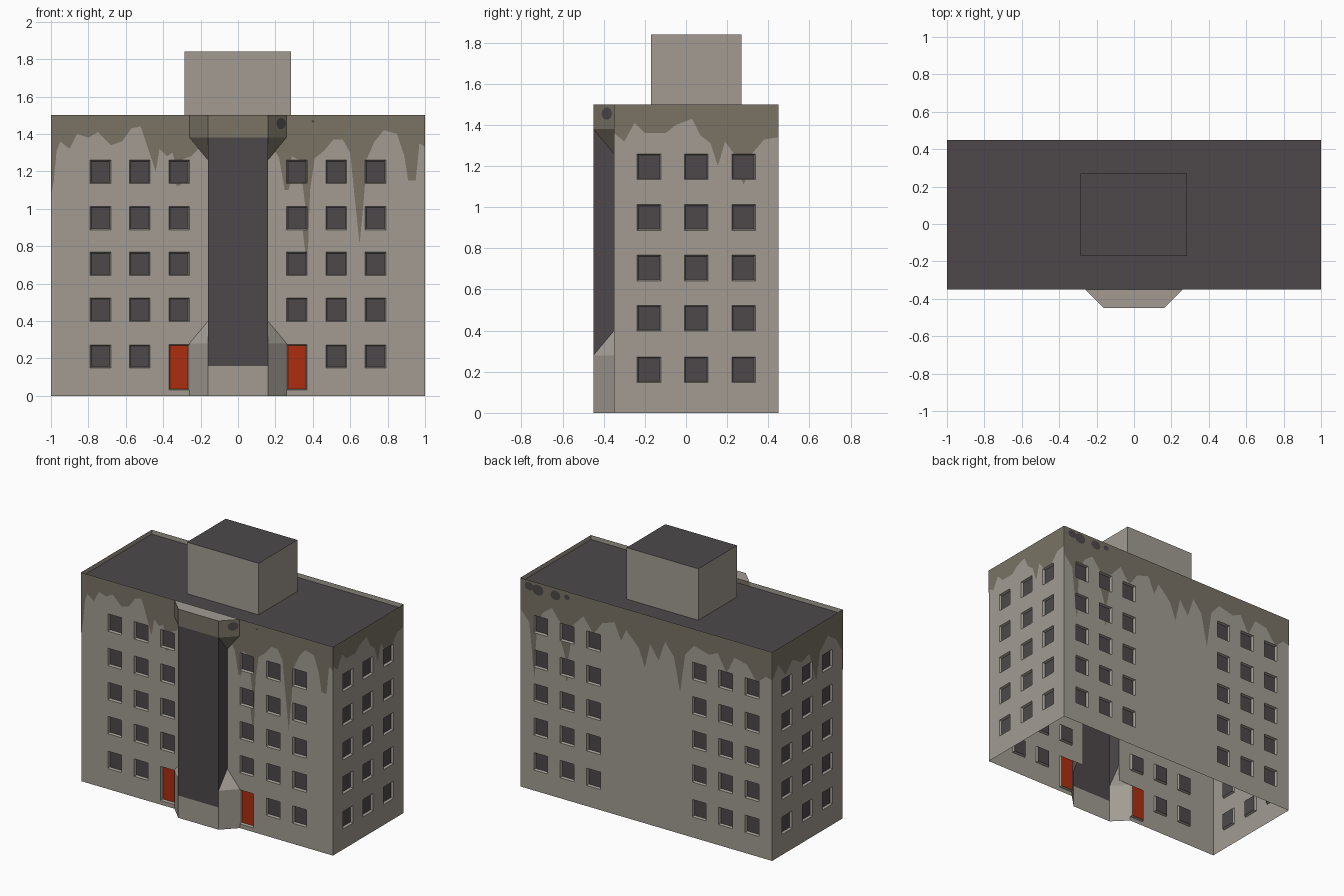
import bpy, bmesh, math
from mathutils import Vector

if "Cube" in bpy.data.objects:
    bpy.data.objects.remove(bpy.data.objects["Cube"])


def material(name, rgb):
    m = bpy.data.materials.new(name)
    m.diffuse_color = (*rgb, 1)
    m.use_nodes = True
    m.node_tree.nodes["Principled BSDF"].inputs["Base Color"].default_value = m.diffuse_color
    return m


MATS = [material("pale concrete", (0.36, 0.33, 0.29)),
        material("dark grey", (0.075, 0.066, 0.071)),
        material("brown grime", (0.195, 0.171, 0.130)),
        material("red door", (0.42, 0.027, 0.005))]
WALL, DARK, GRIME, RED = range(4)
H = 1.5
Z = Vector((0, 0, 1))
ROWS = [0.21, 0.46, 0.705, 0.95, 1.197]


def build(name, faces):
    """Make one object from (points, material) polygons."""
    bm = bmesh.new()
    for pts, mat in faces:
        f = bm.faces.new([bm.verts.new(p) for p in pts])
        f.material_index = mat
    bmesh.ops.remove_doubles(bm, verts=bm.verts, dist=1e-5)
    me = bpy.data.meshes.new(name)
    bm.to_mesh(me)
    bm.free()
    for m in MATS:
        me.materials.append(m)
    ob = bpy.data.objects.new(name, me)
    bpy.context.collection.objects.link(ob)
    return ob


class Side:
    """Wall plane: u runs to the right as seen from outside."""
    def __init__(self, origin, u_dir):
        self.o, self.u = Vector(origin), Vector(u_dir)
        self.n = self.u.cross(Z)

    def at(self, u, z, out=0):
        return self.o + self.u * u + Z * z + self.n * out

    def rect(self, u0, u1, z0, z1, out=0):
        return [self.at(u, z, out) for u, z in ((u0, z0), (u1, z0), (u1, z1), (u0, z1))]


def wall(name, side, ends, holes, skip=lambda u, z: False, cuts=((), ())):
    us = sorted({*ends, *cuts[0], *(round(v, 4) for h in holes for v in h[:2])})
    zs = sorted({0, H, *cuts[1], *(round(v, 4) for h in holes for v in h[2:4])})
    faces = []
    for u0, u1 in zip(us, us[1:]):
        for z0, z1 in zip(zs, zs[1:]):
            u, z = (u0 + u1) / 2, (z0 + z1) / 2
            if not skip(u, z) and not any(h[0] < u < h[1] and h[2] < z < h[3] for h in holes):
                faces.append((side.rect(u0, u1, z0, z1), WALL))
    # recessed windows and doors
    for u0, u1, z0, z1, mat in holes:
        e = 0.006
        a = side.rect(u0, u1, z0, z1)
        b = side.rect(u0 + e, u1 - e, z0 + e, z1 - e, -0.016)
        faces.append((b, mat))
        for i in range(4):
            j = (i + 1) % 4
            faces.append(([a[i], a[j], b[j], b[i]], WALL))
    build(name, faces)


def height(profile, u):
    for (a, za), (b, zb) in zip(profile, profile[1:]):
        if a <= u <= b:
            return za + (zb - za) * (u - a) / (b - a)
    return H


def grime(name, side, profile, holes):
    """Thin dripping stain, left open at the windows."""
    lo, hi = profile[0][0], profile[-1][0]
    n = round((hi - lo) / 0.02)
    us = {round(lo + (hi - lo) * i / n, 4) for i in range(n + 1)}
    us |= {p[0] for p in profile} | {round(v, 4) for h in holes for v in h[:2] if lo < v < hi}
    us = sorted(us)
    faces = []
    for u0, u1 in zip(us, us[1:]):
        top = H
        blocks = sorted((h for h in holes if h[0] < (u0 + u1) / 2 < h[1]), key=lambda h: -h[2])
        low = [height(profile, u0), height(profile, u1)]
        for t0, t1 in [(h[3], h[2]) for h in blocks] + [(0, 0)]:
            b = [max(v, t0) for v in low]
            if min(b) < top:
                pts = [side.at(u0, min(b[0], top), 0.002), side.at(u1, min(b[1], top), 0.002),
                       side.at(u1, top, 0.002), side.at(u0, top, 0.002)]
                keep = [p for i, p in enumerate(pts) if all((p - q).length > 1e-4 for q in pts[:i])]
                if len(keep) > 2:
                    faces.append((keep, GRIME))
            top = t1
    build(name, faces)


def blotches(name, side, spots):
    faces = []
    for u, z, r in spots:
        ring = [(u + r * math.cos(k * math.pi / 5), z + r * 0.85 * math.sin(k * math.pi / 5))
                for k in range(10)]
        faces.append(([side.at(a, b, 0.004) for a, b in ring], DARK))
    build(name, faces)


def windows(cols, w, rows=ROWS):
    return [(c - w / 2, c + w / 2, z - 0.0625, z + 0.0625, DARK) for c in cols for z in rows]


front = Side((0, -0.35, 0), (1, 0, 0))
back = Side((0, 0.45, 0), (-1, 0, 0))
right = Side((1, 0, 0), (0, 1, 0))
left = Side((-1, 0, 0), (0, -1, 0))

# Windows and doors of each wall
front_holes = windows([-0.735, -0.525, 0.525, 0.735], 0.11) + windows([-0.315, 0.315], 0.11, ROWS[1:])
front_holes += [(c - 0.055, c + 0.055, 0.03, 0.275, RED) for c in (-0.315, 0.315)]
back_holes = windows([s * c for s in (-1, 1) for c in (0.42, 0.63, 0.84)], 0.11)
right_holes = windows([-0.18, 0.05, 0.28], 0.115)
left_holes = windows([-0.28, -0.05, 0.18], 0.115)


def behind_bay(u, z):
    return abs(u) < 0.16 or (abs(u) < 0.26 and (z < 0.28 or z > 1.38))


# Outer walls, open underneath
wall("front_wall", front, (-1, 1), front_holes, behind_bay,
     ((-0.26, -0.16, 0.16, 0.26), (0.28, 1.38)))
wall("back_wall", back, (-1, 1), back_holes)
wall("right_wall", right, (-0.35, 0.45), right_holes)
wall("left_wall", left, (-0.45, 0.35), left_holes)

# Dripping grime below the roof edge
grime("front_grime_left", front, [
    (-1, 1.07), (-0.985, 1.15), (-0.97, 1.31), (-0.95, 1.36), (-0.9, 1.32), (-0.86, 1.4),
    (-0.8, 1.38), (-0.75, 1.41), (-0.68, 1.34), (-0.62, 1.36), (-0.57, 1.43), (-0.52, 1.44),
    (-0.48, 1.32), (-0.44, 1.2), (-0.42, 1.32), (-0.38, 1.28), (-0.35, 1.3), (-0.32, 1.12),
    (-0.28, 1.27), (-0.25, 1.28), (-0.16, 1.38)], front_holes)
grime("front_grime_right", front, [
    (0.16, 1.38), (0.22, 1.27), (0.25, 1.1), (0.27, 1.1), (0.29, 1.28), (0.345, 1.25),
    (0.36, 0.7), (0.375, 0.8), (0.385, 1.1), (0.41, 1.27), (0.46, 1.31), (0.51, 1.37),
    (0.56, 1.37), (0.6, 1.3), (0.62, 1.1), (0.65, 0.81), (0.67, 1.02), (0.69, 1.27),
    (0.73, 1.36), (0.78, 1.42), (0.85, 1.4), (0.89, 1.28), (0.91, 1.15), (0.95, 1.15),
    (0.97, 1.35), (1, 1.33)], front_holes)
grime("right_grime", right, [
    (-0.35, 1.36), (-0.3, 1.32), (-0.25, 1.41), (-0.2, 1.36), (-0.1, 1.36), (-0.05, 1.4),
    (0.03, 1.43), (0.07, 1.35), (0.12, 1.31), (0.155, 1.2), (0.19, 1.32), (0.24, 1.25),
    (0.28, 1.11), (0.32, 1.26), (0.38, 1.33), (0.45, 1.34)], right_holes)
grime("left_grime", left, [
    (-0.45, 1.3), (-0.38, 1.38), (-0.3, 1.28), (-0.22, 1.36), (-0.12, 1.3), (-0.03, 1.33),
    (0.05, 1.1), (0.09, 1.3), (0.18, 1.38), (0.27, 1.32), (0.35, 1.2)], left_holes)
grime("back_grime", back, [
    (-1, 1.28), (-0.93, 1.2), (-0.89, 0.82), (-0.87, 1.15), (-0.82, 1.3), (-0.75, 1.35),
    (-0.68, 1.26), (-0.635, 0.85), (-0.6, 1.25), (-0.5, 1.36), (-0.42, 1.25), (-0.35, 1.35),
    (-0.25, 1.38), (-0.2, 1.26), (-0.16, 1.35), (-0.06, 1.25), (-0.01, 1.12), (0.03, 1.3),
    (0.1, 1.2), (0.15, 1.35), (0.22, 1.26), (0.27, 1.02), (0.31, 1.3), (0.38, 1.38),
    (0.5, 1.35), (0.57, 1.38), (0.64, 1.25), (0.7, 1.38), (0.8, 1.36), (0.88, 1.25),
    (0.95, 1.31), (1, 1.3)], back_holes)

# Dark damaged patches
blotches("back_patches", back, [(-0.93, 1.46, 0.035), (-0.86, 1.45, 0.045),
                                (-0.72, 1.45, 0.04), (-0.63, 1.46, 0.022)])
blotches("front_patch", front, [(0.4, 1.468, 0.008)])
blotches("bay_patch", Side((0.21, -0.40, 0), Vector((0.1, 0.1, 0)).normalized()),
         [(0.025, 1.455, 0.036)])

# Stair bay: splayed base and head with a narrow glazed shaft between
YF, YW = -0.45, -0.35
bay = Side((0, YF, 0), (1, 0, 0))
faces = [(bay.rect(-0.16, 0.16, 0, 0.16), WALL), (bay.rect(-0.16, 0.16, 0.16, 1.38), DARK),
         (bay.rect(-0.16, 0.16, 1.38, H), GRIME),
         ([(-0.16, YF, H), (0.16, YF, H), (0.26, YW, H), (-0.26, YW, H)], WALL)]
for s in (1, -1):
    def a(z): return (0.16 * s, YF, z)
    def b(z): return (0.26 * s, YW, z)
    def c(z): return (0.16 * s, YW, z)
    for pts, mat in [([a(0), b(0), b(0.28), a(0.28)], WALL),
                     ([a(0.28), b(0.28), c(0.4)], WALL),
                     ([a(0.28), c(0.4), c(1.26), a(1.38)], DARK),
                     ([a(1.38), c(1.26), b(1.38)], GRIME),
                     ([a(1.38), b(1.38), b(H), a(H)], GRIME)]:
        faces.append((pts[::s], mat))
build("stair_bay", faces)

# Flat roof with a low parapet
roof = build("roof", [([(-1, -0.35, H), (1, -0.35, H), (1, 0.45, H), (-1, 0.45, H)], DARK)])
bm = bmesh.new()
bm.from_mesh(roof.data)
bm.faces.ensure_lookup_table()
deck = bm.faces[0]
bmesh.ops.inset_region(bm, faces=[deck], thickness=0.028)
bmesh.ops.inset_region(bm, faces=[deck], thickness=0.001, depth=-0.03)
bm.to_mesh(roof.data)
bm.free()

# Rooftop plant room
x0, x1, y0, y1, z0, z1 = -0.287, 0.283, -0.17, 0.27, 1.47, 1.84
ring = [(x0, y0), (x1, y0), (x1, y1), (x0, y1)]
faces = [([(*p, z0), (*q, z0), (*q, z1), (*p, z1)], WALL) for p, q in zip(ring, ring[1:] + ring[:1])]
faces.append(([(*p, z1) for p in ring], DARK))
build("plant_room", faces)
